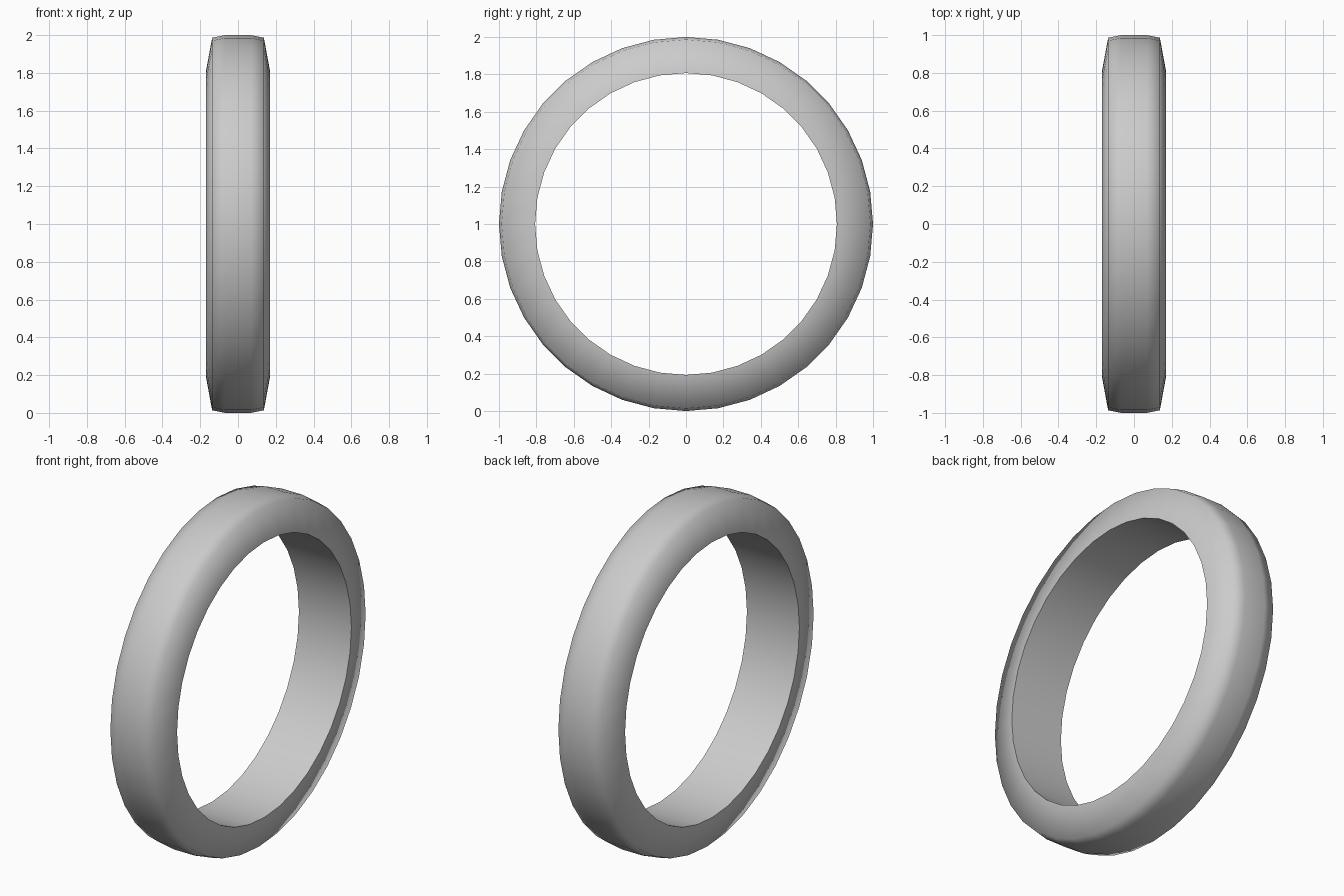
import bpy, bmesh
from math import sin, cos, pi, radians

if "Cube" in bpy.data.objects:
    bpy.data.objects.remove(bpy.data.objects["Cube"])

SIDES = 36
# Half cross-section (x, radius), mirrored to make the closed profile
half = [(0.068, 1.0), (0.137, 0.986), (0.17, 0.807)]
profile = half + [(-x, r) for x, r in reversed(half)]

# Ring: profile swept around the x axis
bm = bmesh.new()
loops = []
for i in range(SIDES):
    a = 2 * pi * i / SIDES
    loops.append([bm.verts.new((x, r * sin(a), 1 + r * cos(a))) for x, r in profile])
n = len(profile)
for i in range(SIDES):
    a, b = loops[i], loops[(i + 1) % SIDES]
    for j in range(n):
        k = (j + 1) % n
        bm.faces.new((a[j], a[k], b[k], b[j]))
bmesh.ops.recalc_face_normals(bm, faces=bm.faces)
mesh = bpy.data.meshes.new("ring")
bm.to_mesh(mesh)
bm.free()
ring = bpy.data.objects.new("ring", mesh)
bpy.context.collection.objects.link(ring)

# Smooth outside, crisp inner rims
bpy.context.view_layer.objects.active = ring
ring.select_set(True)
bpy.ops.object.shade_smooth_by_angle(angle=radians(80))
